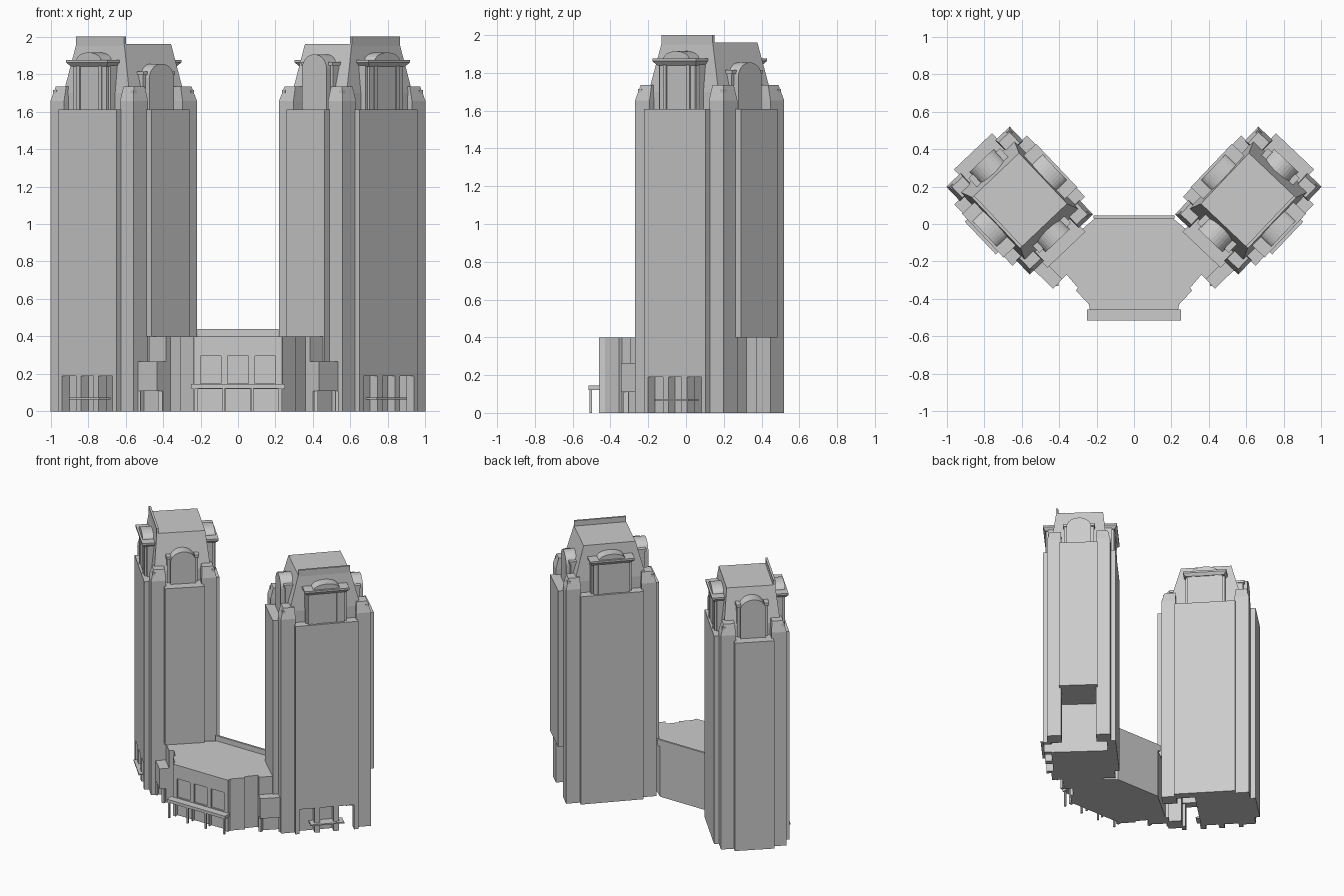
import bpy, bmesh, math
from mathutils import Matrix

if "Cube" in bpy.data.objects:
    bpy.data.objects.remove(bpy.data.objects["Cube"])

I = Matrix.Identity(4)


def make(name, bm, m=I):
    bmesh.ops.recalc_face_normals(bm, faces=bm.faces)
    me = bpy.data.meshes.new(name)
    bm.to_mesh(me)
    bm.free()
    ob = bpy.data.objects.new(name, me)
    bpy.context.collection.objects.link(ob)
    ob.matrix_world = m
    return ob


def loft(name, low, high, m=I):
    """Closed solid between two matching 3D outlines."""
    bm = bmesh.new()
    a = [bm.verts.new(p) for p in low]
    b = [bm.verts.new(p) for p in high]
    n = len(a)
    bm.faces.new(a)
    bm.faces.new(b)
    for i in range(n):
        j = (i + 1) % n
        bm.faces.new((a[i], a[j], b[j], b[i]))
    return make(name, bm, m)


def prism(name, pts, z0, z1, m=I):
    return loft(name, [(x, y, z0) for x, y in pts], [(x, y, z1) for x, y in pts], m)


def rect(x0, x1, y0, y1, z):
    return [(x0, y0, z), (x1, y0, z), (x1, y1, z), (x0, y1, z)]


def box(name, x0, x1, y0, y1, z0, z1, m=I):
    return loft(name, rect(x0, x1, y0, y1, z0), rect(x0, x1, y0, y1, z1), m)


def frustum(name, cx, cy, h0, h1, z0, z1, m=I, dx=0, dy=0):
    return loft(name, rect(cx-h0[0], cx+h0[0], cy-h0[1], cy+h0[1], z0),
                rect(cx+dx-h1[0], cx+dx+h1[0], cy+dy-h1[1], cy+dy+h1[1], z1), m)


def arch(name, hw, z0, spring, top, y0, y1, m, seg=14):
    """Wall with a rounded head, facing -y."""
    p = [(-hw, z0), (hw, z0)]
    p += [(hw * math.cos(math.pi*i/seg), spring + (top-spring)*math.sin(math.pi*i/seg))
          for i in range(seg + 1)]
    return loft(name, [(x, y0, z) for x, z in p], [(x, y1, z) for x, z in p], m)


def tower(side, M):
    n = side + "_tower_"
    # shaft, with an open bay at the base of one end
    box(n + "shaft", -.305, .305, -.215, .215, .4, 1.61, M)
    box(n + "base", -.305, .08, -.215, .215, 0, .4, M)
    # setback crown, sloped roof and parapet
    box(n + "crown", -.255, .255, -.2, .2, 1.61, 1.70, M)
    frustum(n + "roof", 0, 0, (.255, .2), (.186, .172), 1.70, 1.96, M)
    box(n + "parapet", -.186, .186, -.174, -.158, 1.95, 2.0, M)
    # corner piers with tapered caps
    for sx in (-1, 1):
        for sy in (-1, 1):
            x, y = sx * .27, sy * .18
            box(n + "pier", x-.053, x+.053, y-.053, y+.053, 0, 1.655, M)
            frustum(n + "pier_cap", x, y, (.053, .053), (.04, .04), 1.655, 1.735, M,
                    -sx*.008, -sy*.008)
            box(n + "pier_fin", x-.012 + sx*.03, x+.012 + sx*.03,
                y-.012 + sy*.03, y+.012 + sy*.03, 1.66, 1.715, M)
    # long facades: panel, pavilion, flared cornice, barrel vault
    for k in (0, 2):
        R = M @ Matrix.Rotation(k * math.pi / 2, 4, 'Z')
        box(n + "long_panel", -.225, .225, -.267, -.2, .19 if k == 0 else 0, 1.61, R)
        box(n + "pavilion", -.13, .13, -.25, -.15, 1.61, 1.86, R)
        for s in (-1, 1):
            box(n + "pavilion_column", s*.125-.02, s*.125+.02, -.235, -.16, 1.61, 1.86, R)
            box(n + "pavilion_pilaster", s*.085-.012, s*.085+.012, -.257, -.2, 1.61, 1.86, R)
        loft(n + "cornice", rect(-.14, .14, -.255, -.16, 1.84),
             rect(-.16, .16, -.272, -.16, 1.862), R)
        box(n + "cornice_slab", -.16, .16, -.272, -.16, 1.862, 1.876, R)
        arch(n + "vault", .095, 1.86, 1.872, 1.915, -.258, -.16, R)
    # short facades: panel and arched dormer
    for k, bottom, top in ((1, .4, 1.855), (3, 0, 1.905)):
        R = M @ Matrix.Rotation(k * math.pi / 2, 4, 'Z')
        box(n + "short_panel", -.14, .14, -.362, -.29, bottom, 1.61, R)
        arch(n + "dormer", .09, 1.60, top - .075, top, -.295, -.17, R)
        for s in (-1, 1):
            box(n + "dormer_bracket", s*.1-.016, s*.1+.016, -.275, -.19,
                top - .06, top - .04, R)
            box(n + "dormer_jamb", s*.1-.01, s*.1+.01, -.265, -.19, 1.61, top - .06, R)
    # entrance openings on the outer facade
    for x, h in ((-.21, .015), (-.068, .02), (.068, .02), (.21, .015)):
        box(n + "entrance_pillar", x-h, x+h, -.267, -.21, 0, .19, M)
    box(n + "entrance_canopy", -.12, .12, -.29, -.21, .064, .074, M)


for side, s in (("right", 1), ("left", -1)):
    tower(side, Matrix.Translation((s * .61, .125, 0)) @
          Matrix.Rotation(s * math.radians(46.5), 4, 'Z'))

# podium linking the towers
half = [(.235, -.46), (.24, -.43), (.31, -.355), (.30, -.34), (.36, -.27),
        (.385, -.295), (.475, -.205), (.46, -.18), (.19, .045)]
podium = prism("podium", half + [(-x, y) for x, y in reversed(half)], 0, .4)
bm = bmesh.new()
for cx in (-.145, 0, .145):
    for w, d, z0, z1 in ((.055, .012, .15, .295), (.068, .025, -.05, .12)):
        bmesh.ops.create_cube(bm, size=1, matrix=Matrix.Translation((cx, -.46, (z0+z1)/2))
                              @ Matrix.Diagonal((w*2, d*2, z1-z0, 1)))
cut = make("window_cutter", bm)
cut.hide_render = True
cut.hide_viewport = False
cut.display_type = 'WIRE'
mod = podium.modifiers.new("windows", 'BOOLEAN')
mod.object = cut
mod.solver = 'EXACT'
box("podium_back_parapet", -.215, .215, .03, .045, .39, .44)

# front canopy on four posts
box("canopy", -.25, .25, -.515, -.455, .122, .145)
for x in (-.235, -.078, .078, .235):
    box("canopy_post", x-.006, x+.006, -.51, -.498, 0, .125)

# low side lobbies between podium and towers
for s in (-1, 1):
    lob = [(.35, -.26), (.432, -.345), (.54, -.24), (.45, -.14)]
    prism("side_lobby", [(s*x, y) for x, y in lob], .11, .265)
    low = [(.35, -.26), (.40, -.312), (.418, -.30), (.503, -.217), (.52, -.222), (.45, -.14)]
    prism("side_lobby_base", [(s*x, y) for x, y in low], 0, .11)
    for p, q in (((.432, -.345), (.40, -.312)), ((.54, -.24), (.515, -.217))):
        x0, x1 = sorted((s*p[0], s*q[0]))
        box("lobby_jamb", x0+.006, x1-.004, -.33 if p[0] < .5 else -.25,
            -.305 if p[0] < .5 else -.225, 0, .11)
